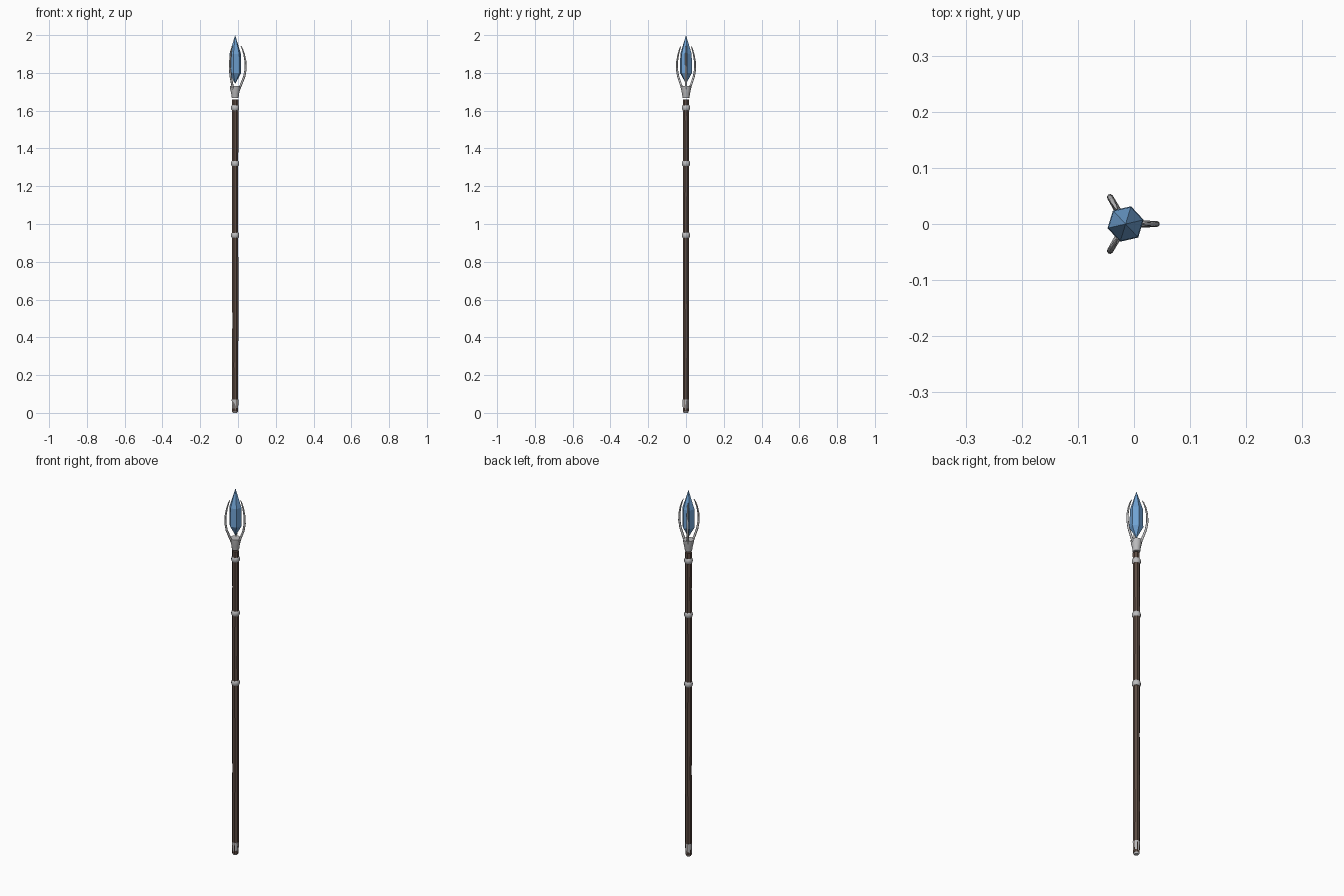
import bpy, bmesh, math, random
from mathutils import Vector

if "Cube" in bpy.data.objects:
    bpy.data.objects.remove(bpy.data.objects["Cube"])

random.seed(4)
CX = -0.015  # staff axis in x


def material(name, rgb):
    m = bpy.data.materials.new(name)
    m.diffuse_color = (*rgb, 1)
    m.use_nodes = True
    m.node_tree.nodes["Principled BSDF"].inputs["Base Color"].default_value = m.diffuse_color
    return m


WOOD = material("dark wood", (0.105, 0.068, 0.053))
METAL = material("grey metal", (0.50, 0.50, 0.51))
CRYSTAL = material("blue crystal", (0.16, 0.36, 0.65))


def finish(name, bm, mat, smooth=None):
    bmesh.ops.recalc_face_normals(bm, faces=bm.faces)
    me = bpy.data.meshes.new(name)
    bm.to_mesh(me)
    bm.free()
    me.materials.append(mat)
    ob = bpy.data.objects.new(name, me)
    bpy.context.collection.objects.link(ob)
    if smooth:
        bpy.ops.object.select_all(action='DESELECT')
        ob.select_set(True)
        bpy.context.view_layer.objects.active = ob
        bpy.ops.object.shade_smooth_by_angle(angle=math.radians(smooth))
    return ob


def bridge(bm, rings):
    n = len(rings[0])
    for a, b in zip(rings, rings[1:]):
        for i in range(n):
            j = (i + 1) % n
            bm.faces.new((a[i], a[j], b[j], b[i]))
    bm.faces.new(rings[0])
    bm.faces.new(rings[-1])


def lathe(name, profile, sides, mat, turn=0.0, jitter=0.0, smooth=None, offset=(0, 0)):
    """Stack of rings (radius, z) around the staff axis, closed at both ends."""
    bm = bmesh.new()
    rings = []
    for r, z in profile:
        dx, dy = (random.uniform(-jitter, jitter) for _ in range(2))
        ring = []
        for i in range(sides):
            a = turn + math.tau * i / sides
            ring.append(bm.verts.new((CX + offset[0] + dx + r * math.cos(a),
                                      offset[1] + dy + r * math.sin(a), z)))
        rings.append(ring)
    bridge(bm, rings)
    bmesh.ops.remove_doubles(bm, verts=bm.verts, dist=1e-5)
    return finish(name, bm, mat, smooth)


# wooden shaft, slightly uneven
lathe("shaft", [(0.0165, 0.008)] + [(0.0175, 0.06 + 0.2 * i) for i in range(9)],
      8, WOOD, turn=math.pi / 8, jitter=0.001)

# metal foot cap, nearly flush with the shaft
lathe("foot_cap", [(0.011, 0), (0.015, 0.006), (0.0165, 0.03), (0.0178, 0.07)],
      12, METAL, smooth=40, offset=(-0.0005, -0.0007))

# three rounded bands
for i, z in enumerate((0.94, 1.32, 1.615)):
    lathe(f"band_{i + 1}", [(0.017, z - 0.014), (0.021, z - 0.008), (0.0215, z),
                            (0.021, z + 0.008), (0.017, z + 0.014)], 12, METAL, smooth=40)

# flared socket under the crystal
lathe("socket", [(0.018, 1.668), (0.021, 1.69), (0.028, 1.722), (0.028, 1.73)],
      12, METAL, smooth=35)

# six-sided crystal
lathe("crystal", [(0, 1.742), (0.033, 1.80), (0.0315, 1.90), (0, 2.0)],
      6, CRYSTAL, turn=math.radians(13))

# three curved prongs: (distance from axis, height, thickness)
PATH = [(0.022, 1.715, 0.006), (0.034, 1.745, 0.006), (0.048, 1.78, 0.0057),
        (0.0555, 1.82, 0.0055), (0.0545, 1.86, 0.005), (0.047, 1.90, 0.0042),
        (0.037, 1.93, 0.003), (0.030, 1.943, 0.0015)]
for k in range(3):
    ang = math.tau * k / 3
    out = Vector((math.cos(ang), math.sin(ang), 0))
    side = Vector((-math.sin(ang), math.cos(ang), 0))
    pts = [Vector((CX, 0, z)) + out * d for d, z, _ in PATH]
    bm = bmesh.new()
    rings = []
    for i, p in enumerate(pts):
        t = (pts[min(i + 1, len(pts) - 1)] - pts[max(i - 1, 0)]).normalized()
        nrm = side.cross(t)
        r = PATH[i][2]
        rings.append([bm.verts.new(p + r * (side * math.cos(math.tau * s / 8)
                                            + nrm * math.sin(math.tau * s / 8)))
                      for s in range(8)])
    bridge(bm, rings)
    finish(f"prong_{k + 1}", bm, METAL, smooth=50)
